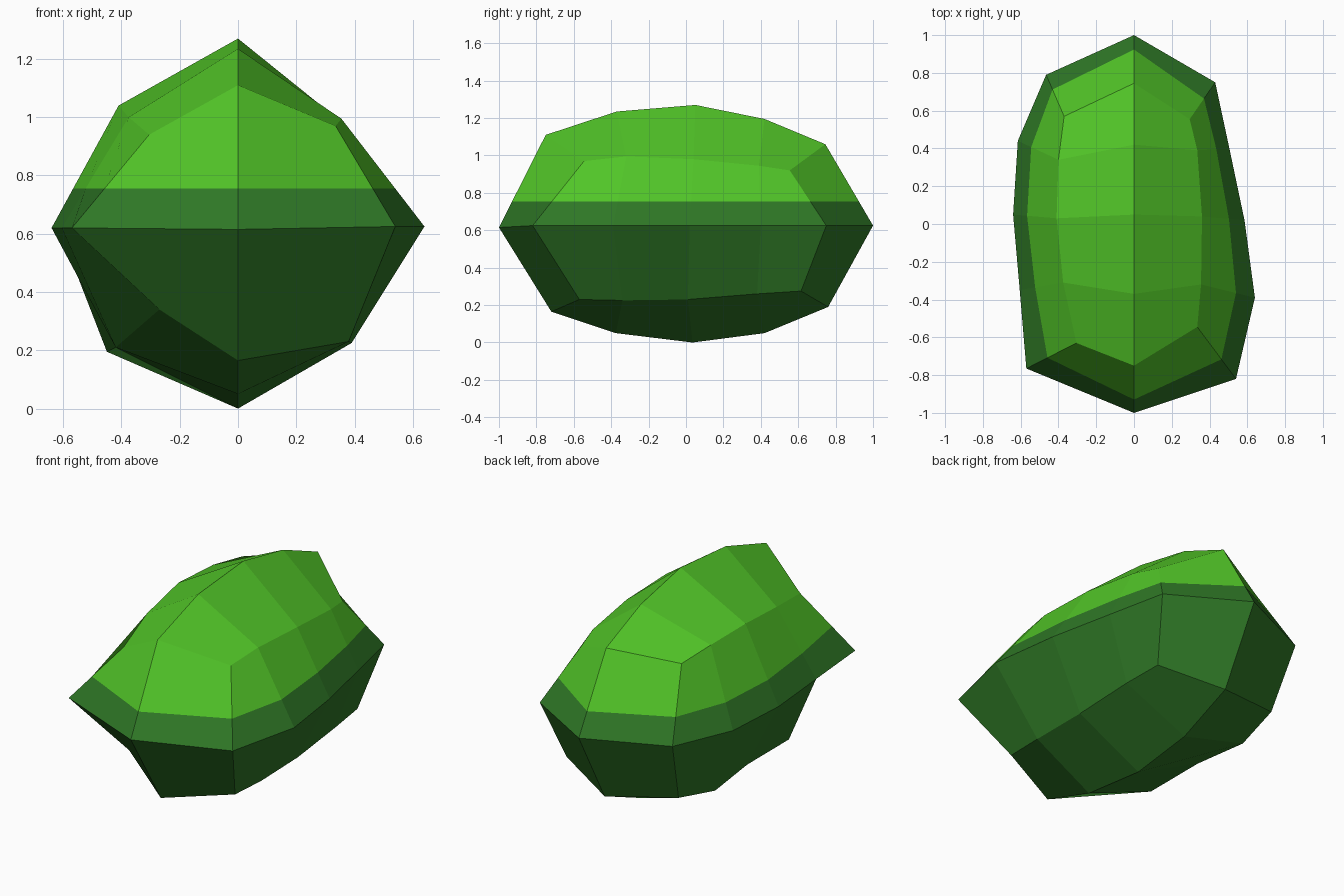
import bpy, bmesh

if "Cube" in bpy.data.objects:
    bpy.data.objects.remove(bpy.data.objects["Cube"])

MID_Z = 0.62        # height of the widest line
SPLIT_Z = 0.755     # boundary between light and dark leaves


def material(name, rgb):
    def lin(c):
        c /= 255
        return c / 12.92 if c <= 0.04045 else ((c + 0.055) / 1.055) ** 2.4
    m = bpy.data.materials.new(name)
    m.diffuse_color = (*[lin(c) for c in rgb], 1)
    m.use_nodes = True
    m.node_tree.nodes["Principled BSDF"].inputs["Base Color"].default_value = m.diffuse_color
    return m


# Lengthwise profiles of the bush, front to back
top = [(0, y, z) for y, z in
       [(-.75, 1.11), (-.37, 1.235), (.05, 1.27), (.42, 1.195), (.745, 1.06)]]
bottom = [(0, y, z) for y, z in
          [(-.72, .165), (-.375, .05), (.035, 0), (.42, .05), (.76, .19)]]
right = [(x, y, MID_Z + .005) for x, y in
         [(.54, -.82), (.64, -.39), (.585, .02), (.505, .4), (.43, .75)]]
left = [(x, y, MID_Z) for x, y in
        [(-.57, -.765), (-.605, -.35), (-.64, .05), (-.615, .44), (-.465, .79)]]
top_right = [(.335, -.545, .97), (.355, -.32, .995), (.36, .04, .98),
             (.335, .39, .945), (.295, .555, .92)]
top_left = [(-.305, -.63, .94), (-.375, -.31, 1.0), (-.41, .03, 1.04),
            (-.40, .34, 1.03), (-.37, .57, 1.0)]
bottom_right = [(.38, -.57, .23), (.39, -.34, .225), (.385, .01, .23),
                (.37, .38, .26), (.35, .615, .275)]
bottom_left = [(-.27, -.63, .34), (-.42, -.36, .21), (-.42, .03, .21),
               (-.45, .37, .195), (-.41, .655, .25)]
rails = [top, top_right, right, bottom_right,
         bottom, bottom_left, left, top_left]

# Rounded body: bands between neighbouring rails, four-quad caps at each end
bm = bmesh.new()
grid = [[bm.verts.new(p) for p in rail] for rail in rails]
front = bm.verts.new((0, -1, .615))
back = bm.verts.new((0, 1, .625))
for i in range(8):
    a, b = grid[i], grid[(i + 1) % 8]
    for k in range(4):
        bm.faces.new((a[k], b[k], b[k + 1], a[k + 1]))
for pole, k in ((front, 0), (back, 4)):
    for i in range(0, 8, 2):
        bm.faces.new((pole, grid[i][k], grid[i + 1][k], grid[(i + 2) % 8][k]))
bmesh.ops.recalc_face_normals(bm, faces=bm.faces[:])

# Colour by height: light above the cut, dark below
bmesh.ops.bisect_plane(bm, geom=bm.verts[:] + bm.edges[:] + bm.faces[:],
                       plane_co=(0, 0, SPLIT_Z), plane_no=(0, 0, 1))
for f in bm.faces:
    f.smooth = False
    f.material_index = 0 if f.calc_center_median().z > SPLIT_Z else 1

mesh = bpy.data.meshes.new("bush")
bm.to_mesh(mesh)
bm.free()
mesh.materials.append(material("light_leaf_green", (82, 198, 40)))
mesh.materials.append(material("dark_leaf_green", (47, 120, 38)))
bpy.context.collection.objects.link(bpy.data.objects.new("bush", mesh))
